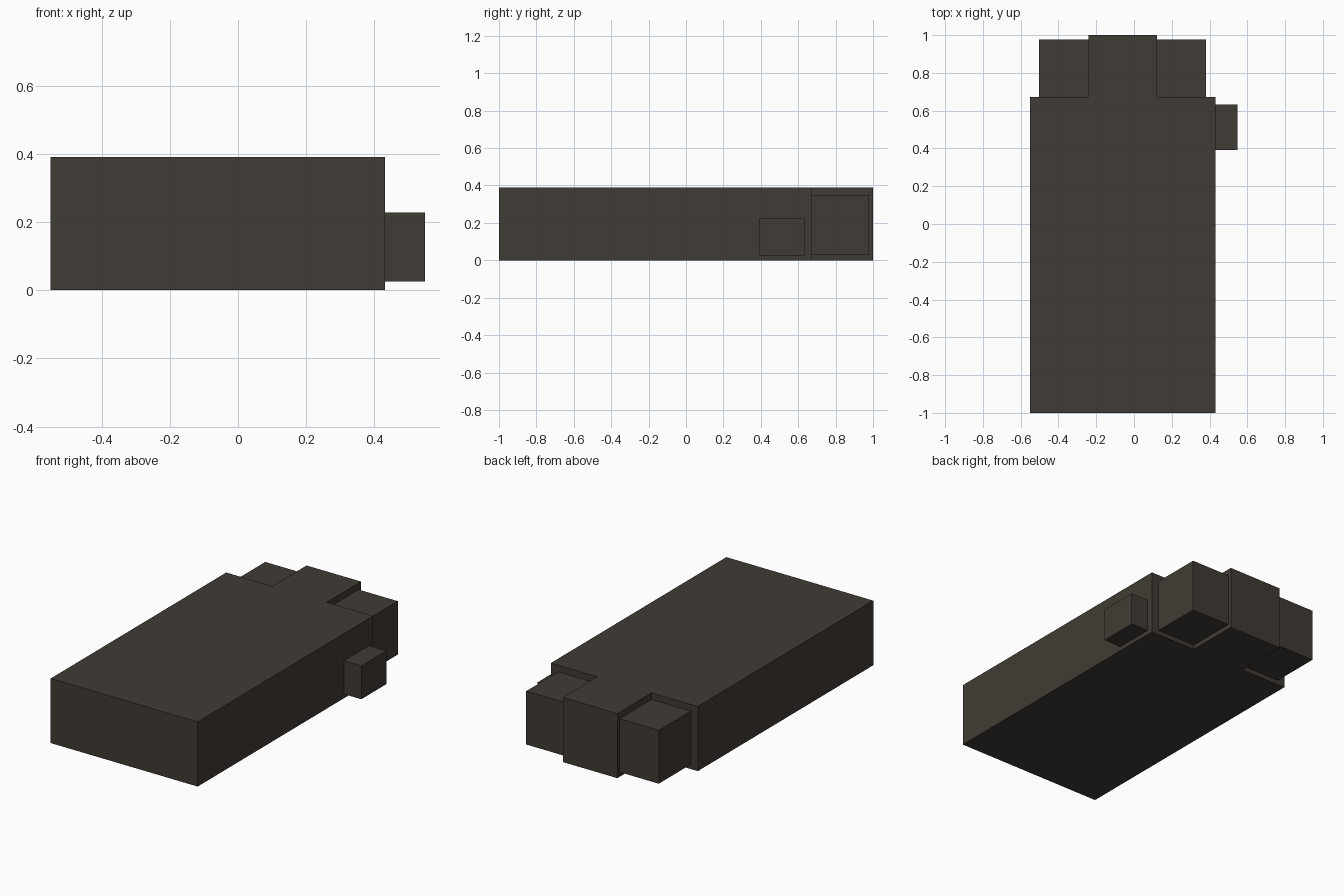
import bpy
import bmesh
from mathutils import Vector

cube = bpy.data.objects.get("Cube")
if cube:
    bpy.data.objects.remove(cube, do_unlink=True)

# Single dark brown-grey material
dark = bpy.data.materials.new("dark_brown_grey")
dark.use_nodes = True
COLOUR = (0.051, 0.044, 0.035, 1)
dark.diffuse_color = COLOUR
dark.node_tree.nodes["Principled BSDF"].inputs["Base Color"].default_value = COLOUR


def prism(name, outline, z0, z1):
    """Extrude a flat outline from z0 up to z1."""
    bm = bmesh.new()
    base = bm.faces.new([bm.verts.new((x, y, z0)) for x, y in outline])
    top = bmesh.ops.extrude_face_region(bm, geom=[base])["geom"]
    verts = [v for v in top if isinstance(v, bmesh.types.BMVert)]
    bmesh.ops.translate(bm, verts=verts, vec=Vector((0, 0, z1 - z0)))
    bmesh.ops.recalc_face_normals(bm, faces=bm.faces)
    mesh = bpy.data.meshes.new(name)
    bm.to_mesh(mesh)
    bm.free()
    mesh.materials.append(dark)
    obj = bpy.data.objects.new(name, mesh)
    bpy.context.collection.objects.link(obj)
    return obj


def block(name, x0, x1, y0, y1, z0, z1):
    return prism(name, [(x0, y0), (x1, y0), (x1, y1), (x0, y1)], z0, z1)


# Main body with a narrower tongue at the back
LEFT, RIGHT, SHOULDER = 0.431, -0.55, 0.673
TONGUE_L, TONGUE_R = 0.121, -0.242
prism("body", [(RIGHT, -1), (LEFT, -1), (LEFT, SHOULDER), (TONGUE_L, SHOULDER),
               (TONGUE_L, 1), (TONGUE_R, 1), (TONGUE_R, SHOULDER),
               (RIGHT, SHOULDER)], 0, 0.39)

# Corner blocks either side of the tongue
block("corner_block_left", TONGUE_L, 0.382, SHOULDER, 0.978, 0.028, 0.35)
block("corner_block_right", -0.503, TONGUE_R, SHOULDER, 0.978, 0.028, 0.35)

# Small block on the side
block("side_block", LEFT, 0.548, 0.393, 0.633, 0.026, 0.227)
